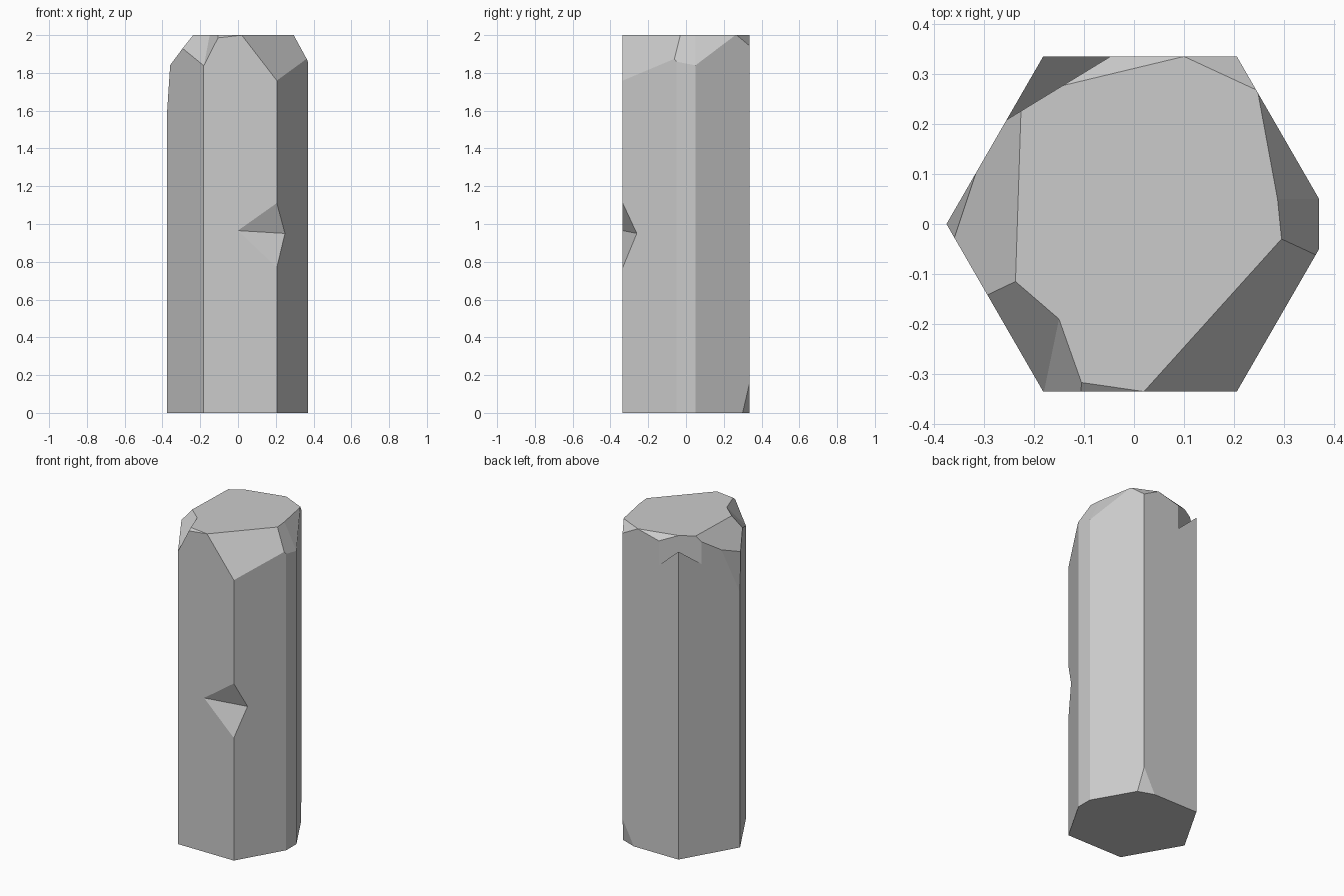
import bpy, bmesh, math
from mathutils import Vector, Matrix

if "Cube" in bpy.data.objects:
    bpy.data.objects.remove(bpy.data.objects["Cube"])

CENTRE = Vector((0, 0, 1))


def slice_off(bm, pts, keep_inner=True):
    """Cut with the plane through three points and cap the opening."""
    a, b, c = map(Vector, pts)
    n = (b - a).cross(c - a).normalized()
    if (a - CENTRE).dot(n) < 0:
        n = -n
    if not keep_inner:
        n = -n
    res = bmesh.ops.bisect_plane(bm, geom=bm.verts[:] + bm.edges[:] + bm.faces[:],
                                 dist=1e-6, plane_co=a, plane_no=n, clear_outer=True)
    edges = [e for e in res["geom_cut"] if isinstance(e, bmesh.types.BMEdge) and e.is_boundary]
    if edges:
        bmesh.ops.holes_fill(bm, edges=edges, sides=0)


def finish(bm, name):
    bmesh.ops.remove_doubles(bm, verts=bm.verts[:], dist=1e-5)
    bmesh.ops.recalc_face_normals(bm, faces=bm.faces[:])
    me = bpy.data.meshes.new(name)
    bm.to_mesh(me)
    bm.free()
    ob = bpy.data.objects.new(name, me)
    bpy.context.collection.objects.link(ob)
    return ob


# Six-sided column
bm = bmesh.new()
bmesh.ops.create_cone(bm, cap_ends=True, segments=6, radius1=0.387, radius2=0.387, depth=2)
xs = [v.co.x for v in bm.verts]
if max(xs) < 0.386:
    bmesh.ops.rotate(bm, verts=bm.verts[:], matrix=Matrix.Rotation(math.pi / 6, 3, 'Z'))
bmesh.ops.translate(bm, verts=bm.verts[:], vec=(0.012, 0, 1))

chips = [
    # right edge, full height
    [(0.37, -0.05, 0), (0.37, 0.05, 0), (0.37, 0.05, 1.8)],
    # top front right
    [(0.02, -0.335, 2), (0.295, -0.03, 2), (0.205, -0.335, 1.76)],
    # top right, two facets
    [(0.295, -0.03, 2), (0.287, 0.05, 2), (0.37, 0.05, 1.84)],
    [(0.287, 0.05, 2), (0.247, 0.267, 2), (0.37, 0.05, 1.84)],
    # top back right and back left
    [(0.10, 0.335, 2), (0.247, 0.267, 2), (0.205, 0.335, 1.945)],
    [(-0.225, 0.257, 2), (0.10, 0.335, 2), (-0.18, 0.335, 1.93)],
    # top left and the left edge under it
    [(-0.225, 0.257, 2), (-0.237, -0.115, 2), (-0.36, -0.03, 1.84)],
    [(-0.31, 0.12, 1.90), (-0.36, -0.03, 1.84), (-0.375, 0, 1.6)],
    # top front sliver
    [(-0.105, -0.317, 2), (0.02, -0.335, 2), (-0.11, -0.335, 1.985)],
    # bottom back right
    [(0.225, 0.30, 0), (0.128, 0.335, 0), (0.205, 0.335, 0.15)],
]
for chip in chips:
    slice_off(bm, chip)
column = finish(bm, "stone_column")


def notch(name, corner, planes):
    """Subtract a wedge bounded by the given planes around a corner."""
    bm = bmesh.new()
    bmesh.ops.create_cube(bm, size=1.0)
    bmesh.ops.scale(bm, verts=bm.verts[:], vec=(0.8, 0.8, 1.2))
    bmesh.ops.translate(bm, verts=bm.verts[:], vec=corner)
    for p in planes:
        slice_off(bm, p, keep_inner=False)
    cutter = finish(bm, name)
    cutter.hide_render = True
    mod = column.modifiers.new(name, 'BOOLEAN')
    mod.operation, mod.solver, mod.object = 'DIFFERENCE', 'EXACT', cutter
    bpy.context.view_layer.objects.active = column
    bpy.ops.object.modifier_apply(modifier=name)
    bpy.data.objects.remove(cutter)


# Notch in the front right edge
l, r = (0, -0.335, 0.965), (0.25, -0.26, 0.95)
notch("front_notch", (0.205, -0.335, 0.95),
      [[l, r, (0.205, -0.335, 1.11)], [l, r, (0.205, -0.335, 0.77)]])

# Taller notch in the back left edge
l1, l2 = (-0.047, 0.335, 1.81), (-0.047, 0.335, 1.415)
r1, r2 = (-0.252, 0.21, 1.825), (-0.252, 0.21, 1.45)
notch("back_notch", (-0.18, 0.335, 1.6),
      [[l1, r1, (-0.18, 0.335, 1.93)], [l1, l2, r1], [l2, r2, (-0.18, 0.335, 1.27)]])

# Broken top corner at the front left
mid, low = (-0.15, -0.19, 2), (-0.18, -0.335, 1.84)
notch("corner_notch", (-0.25, -0.33, 1.95),
      [[(-0.237, -0.115, 2), mid, low], [mid, (-0.105, -0.317, 2), low]])

for p in column.data.polygons:
    p.use_smooth = False
